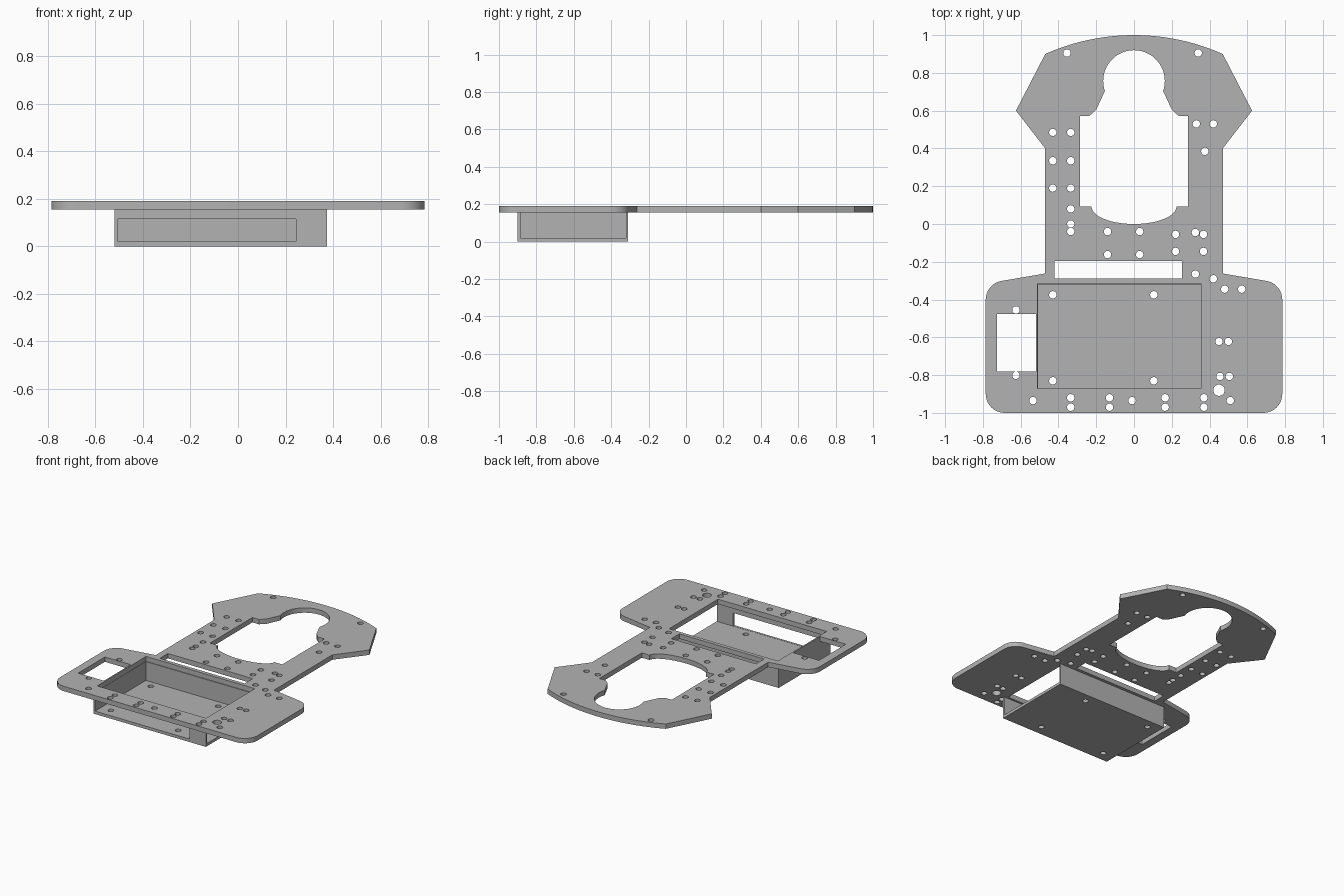
import bpy, bmesh, math
from math import sin, cos, radians

default = bpy.data.objects.get("Cube")
if default:
    bpy.data.objects.remove(default)

GREY = (0.45, 0.45, 0.45, 1)
grey = bpy.data.materials.new("plain grey")
grey.use_nodes = True
grey.diffuse_color = GREY
grey.node_tree.nodes["Principled BSDF"].inputs["Base Color"].default_value = GREY


def arc(cx, cy, rx, ry, start, end, steps):
    """Points along an elliptical arc, angles in degrees."""
    angles = [radians(start + (end - start) * i / steps) for i in range(steps + 1)]
    return [(cx + rx * cos(a), cy + ry * sin(a)) for a in angles]


def circle(x, y, r=0.0195):
    return arc(x, y, r, r, 0, 360, 24)[:-1]


def rect(left, right, low, high):
    return [(left, low), (right, low), (right, high), (left, high)]


def grid(xs, ys):
    return [circle(x, y) for x in xs for y in ys]


def mirrored(half):
    """Close a right-hand half outline with its mirror image."""
    return half + [(-x, y) for x, y in reversed(half)]


def slab(name, loops, low, high, upright=False):
    """Extrude an outline with holes; upright slabs run along y instead of z."""
    curve = bpy.data.curves.new(name, 'CURVE')
    curve.dimensions = '2D'
    curve.fill_mode = 'BOTH'
    curve.extrude = (high - low) / 2
    for loop in loops:
        spline = curve.splines.new('POLY')
        spline.points.add(len(loop) - 1)
        for point, (x, y) in zip(spline.points, loop):
            point.co = (x, y, 0, 1)
        spline.use_cyclic_u = True
    obj = bpy.data.objects.new(name, curve)
    bpy.context.collection.objects.link(obj)
    bpy.ops.object.select_all(action='DESELECT')
    obj.select_set(True)
    bpy.context.view_layer.objects.active = obj
    bpy.ops.object.convert(target='MESH')
    obj = bpy.context.object
    mesh = obj.data
    bm = bmesh.new()
    bm.from_mesh(mesh)
    bmesh.ops.remove_doubles(bm, verts=bm.verts, dist=0.0001)
    middle = (low + high) / 2
    for v in bm.verts:
        x, y, z = v.co
        v.co = (x, z + middle, y) if upright else (x, y, z + middle)
    bmesh.ops.recalc_face_normals(bm, faces=bm.faces)
    bm.to_mesh(mesh)
    bm.free()
    mesh.materials.clear()
    mesh.materials.append(grey)
    bpy.ops.object.shade_smooth_by_angle(angle=radians(30))
    return obj


# Plate outline: curved nose, pointed shoulders, narrow waist, rounded wide base
corner = 0.1
side = 0.785
outline = mirrored(
    arc(0, -0.155, 1.155, 1.155, 89, 66, 12)
    + [(0.625, 0.6), (0.47, 0.4), (0.47, -0.262)]
    + arc(side - corner, -0.4, corner, corner, 80, 0, 8)
    + arc(side - corner, -0.9, corner, corner, 0, -90, 8))

# Large keyhole opening: round top, tapered neck, square middle, curved bottom
keyhole = mirrored(
    arc(0, 0.757, 0.163, 0.163, 88, -19, 16)
    + [(0.2, 0.605), (0.235, 0.573), (0.287, 0.573), (0.287, 0.092)]
    + arc(0, 0.092, 0.225, 0.092, 0, -88, 12))

cable_slot = rect(-0.42, 0.255, -0.288, -0.197)
side_window = rect(-0.725, -0.52, -0.78, -0.476)
tray_opening = rect(-0.51, 0.355, -0.87, -0.315)

# Screw holes
holes = (
    grid([-0.355, 0.34], [0.905])                      # nose
    + grid([-0.43, -0.335], [0.485, 0.335, 0.19])      # waist, -x arm
    + grid([-0.335], [0.08, 0, -0.04])
    + grid([0.33, 0.42], [0.53])                       # waist, +x arm
    + grid([0.375], [0.385])
    + grid([-0.14, 0.03], [-0.04, -0.162])             # bridge
    + grid([0.22, 0.368], [-0.055, -0.145])
    + grid([0.325], [-0.045, -0.265])
    + grid([0.42], [-0.29])
    + grid([0.48, 0.57], [-0.345])
    + grid([-0.625], [-0.455, -0.801])                 # beside the side window
    + grid([0.45, 0.5], [-0.622])                      # base, +x side
    + grid([0.455, 0.505], [-0.807])
    + grid([-0.535, -0.01, 0.51], [-0.935])            # front edge
    + grid([-0.335, -0.13, 0.165, 0.37], [-0.92, -0.97])
    + [circle(0.45, -0.88, 0.03)])

TOP, UNDER, FLOOR = 0.19, 0.155, 0.02
slab("chassis_plate",
     [outline, keyhole, cable_slot, side_window, tray_opening] + holes, UNDER, TOP)

# Tray below the plate, open at the +x end
left, right, front, back = -0.52, 0.375, -0.9, -0.31
slab("tray_floor",
     [rect(left, right, front, back)] + grid([-0.43, 0.105], [-0.375, -0.83]), 0, FLOOR)
slab("tray_front_wall",
     [rect(left, right, FLOOR, UNDER), rect(-0.505, 0.245, FLOOR + 0.001, 0.115)],
     front, front + 0.015, upright=True)
slab("tray_back_wall", [rect(left, right, FLOOR, UNDER)], back - 0.01, back, upright=True)
slab("tray_end_wall", [rect(left, left + 0.012, front + 0.015, back - 0.01)], FLOOR, UNDER)
